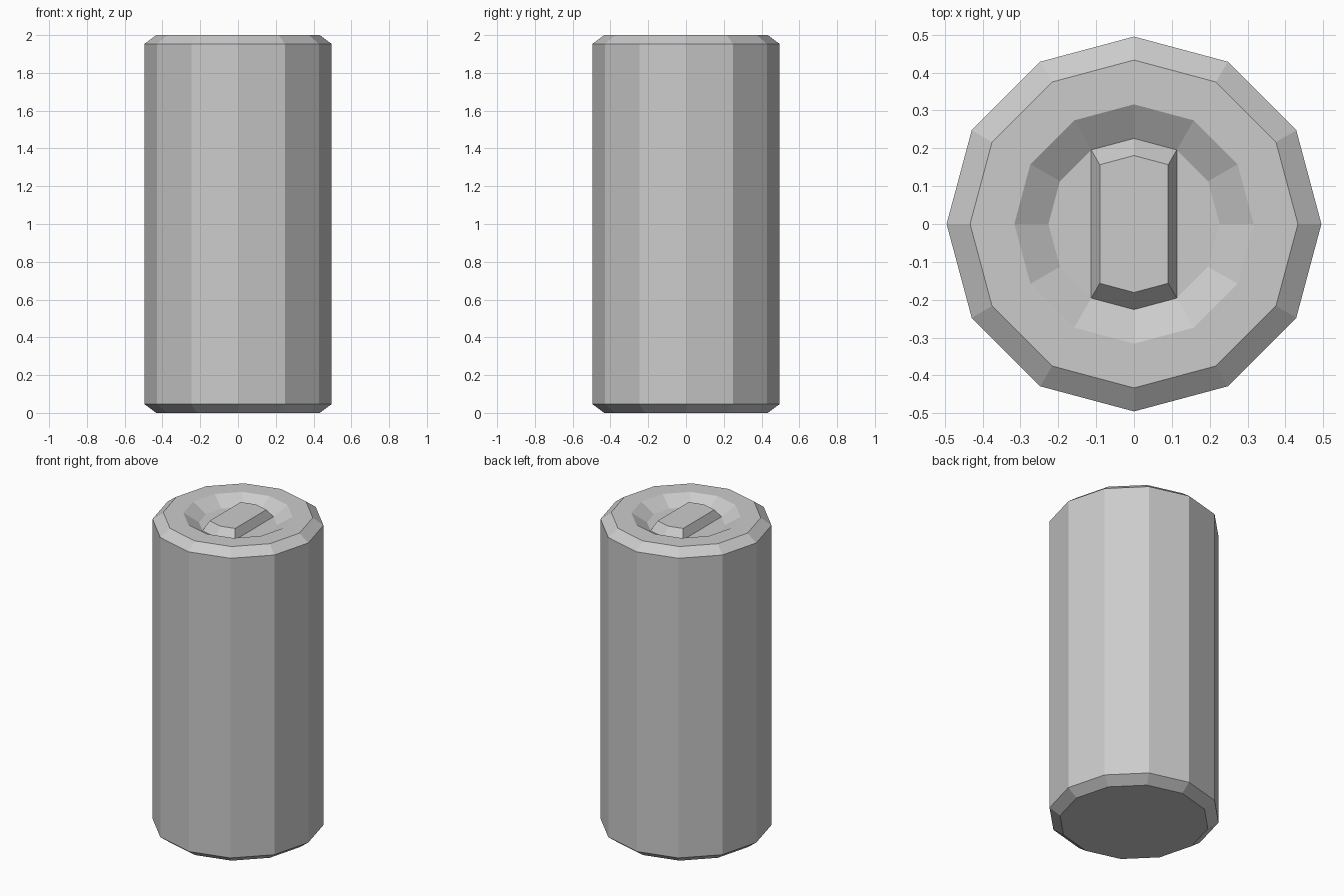
import bpy, bmesh
from math import sin, cos, pi

if "Cube" in bpy.data.objects:
    bpy.data.objects.remove(bpy.data.objects["Cube"])

SIDES = 12
FLOOR_Z, TAB_Z = 1.944, 1.998

bm = bmesh.new()

def ring(radius, z):
    return [bm.verts.new((radius * cos(2 * pi * i / SIDES),
                          radius * sin(2 * pi * i / SIDES), z)) for i in range(SIDES)]

def bridge(a, b):
    n = len(a)
    for i in range(n):
        j = (i + 1) % n
        bm.faces.new((a[i], a[j], b[j], b[i]))

# Chamfered can wall, flat rim and sloping recess, from the base upward
profile = [(0.433, 0.0), (0.495, 0.046), (0.495, 1.954),
           (0.433, 2.0), (0.316, 2.0), (0.226, FLOOR_Z)]
rings = [ring(r, z) for r, z in profile]
for lower, upper in zip(rings, rings[1:]):
    bridge(lower, upper)
bm.faces.new(rings[0][::-1])

# Recess floor on both sides of the tab
floor = rings[-1]
bm.faces.new([floor[i] for i in (10, 11, 0, 1, 2)])
bm.faces.new([floor[i] for i in (4, 5, 6, 7, 8)])

# Raised tapered tab across the floor
base = [floor[i] for i in (2, 3, 4, 8, 9, 10)]
top = [bm.verts.new((v.co.x * 0.8, v.co.y * 0.8, TAB_Z)) for v in base]
bridge(base, top)
bm.faces.new(top)

bmesh.ops.recalc_face_normals(bm, faces=bm.faces)
mesh = bpy.data.meshes.new("can")
bm.to_mesh(mesh)
bm.free()
can = bpy.data.objects.new("can", mesh)
bpy.context.collection.objects.link(can)
